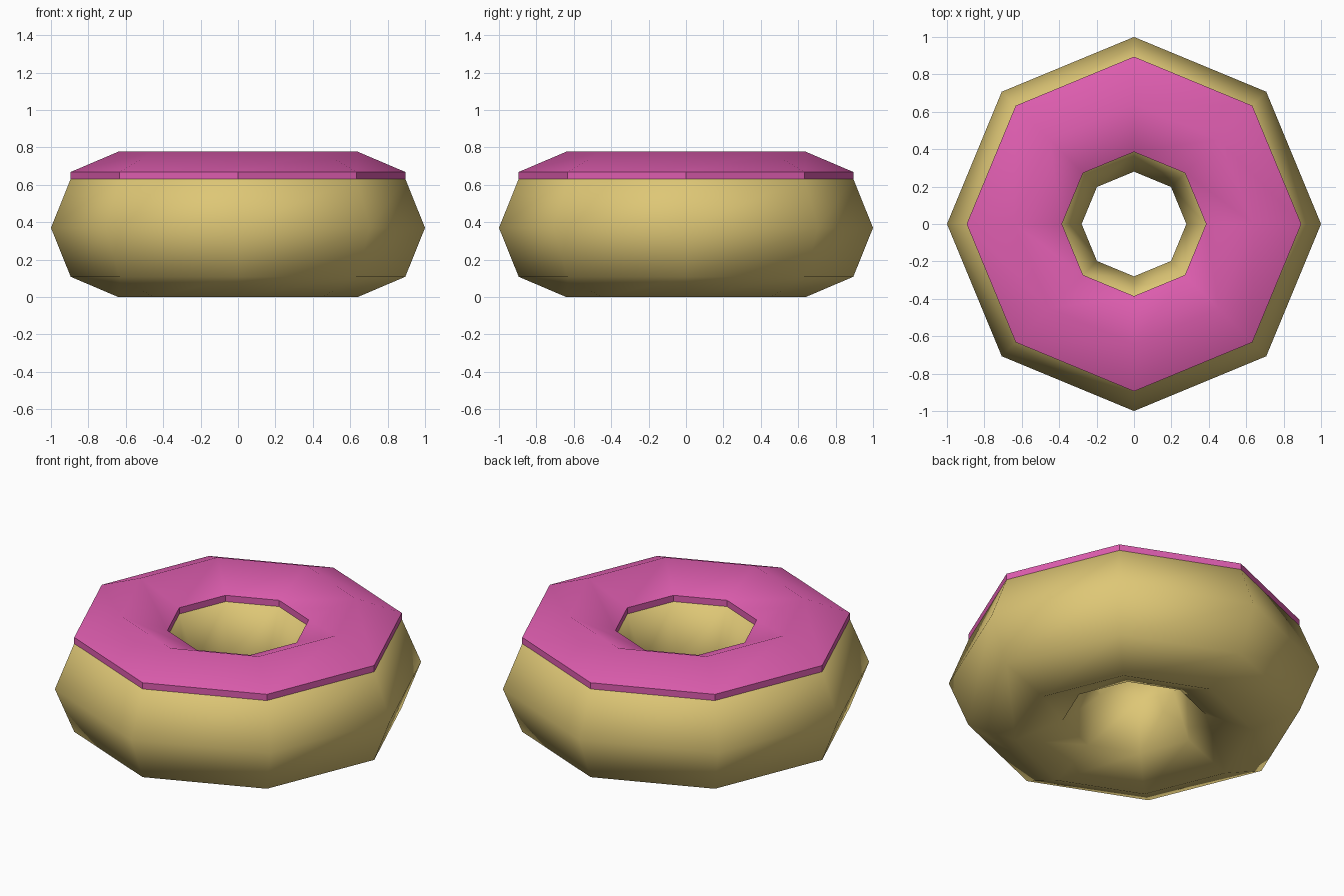
import bpy, bmesh, math

cube = bpy.data.objects.get("Cube")
if cube:
    bpy.data.objects.remove(cube, do_unlink=True)

SIDES = 8
RING_RADIUS, TUBE_WIDTH, TUBE_HEIGHT = 0.64, 0.36, 0.37
ICING = 0.037


def make_material(name, colour):
    mat = bpy.data.materials.new(name)
    mat.use_nodes = True
    mat.diffuse_color = colour
    mat.node_tree.nodes["Principled BSDF"].inputs["Base Color"].default_value = colour
    return mat


def tube_point(step):
    """Radius and height of one corner of the tube's cross-section."""
    a = math.tau * step / SIDES
    return RING_RADIUS + TUBE_WIDTH * math.cos(a), TUBE_HEIGHT * (1 + math.sin(a))


def revolve(name, profile, closed, material, flat_bands=()):
    """Sweep a (radius, height) profile round z; flat_bands stay faceted."""
    bm = bmesh.new()
    rings = []
    for i in range(SIDES):
        a = math.tau * i / SIDES
        rings.append([bm.verts.new((r * math.cos(a), r * math.sin(a), z)) for r, z in profile])
    count = len(profile)
    for i in range(SIDES):
        here, there = rings[i], rings[(i + 1) % SIDES]
        for j in range(count if closed else count - 1):
            k = (j + 1) % count
            face = bm.faces.new((here[j], there[j], there[k], here[k]))
            face.smooth = j not in flat_bands
    mesh = bpy.data.meshes.new(name)
    bm.to_mesh(mesh)
    bm.free()
    mesh.materials.append(material)
    obj = bpy.data.objects.new(name, mesh)
    bpy.context.collection.objects.link(obj)
    return obj


dough = make_material("golden dough", (0.73, 0.57, 0.18, 1))
pink = make_material("pink icing", (0.73, 0.11, 0.43, 1))

# Ring of dough
revolve("dough_ring", [tube_point(s) for s in range(SIDES)], True, dough)

# Icing: raised cap over the top of the ring, with upright rims
cap = [tube_point(s) for s in (1, 2, 3)]
raised = [(r, z + ICING) for r, z in cap]
revolve("icing", [cap[0]] + raised + [cap[-1]], False, pink, flat_bands=(0, 3))
